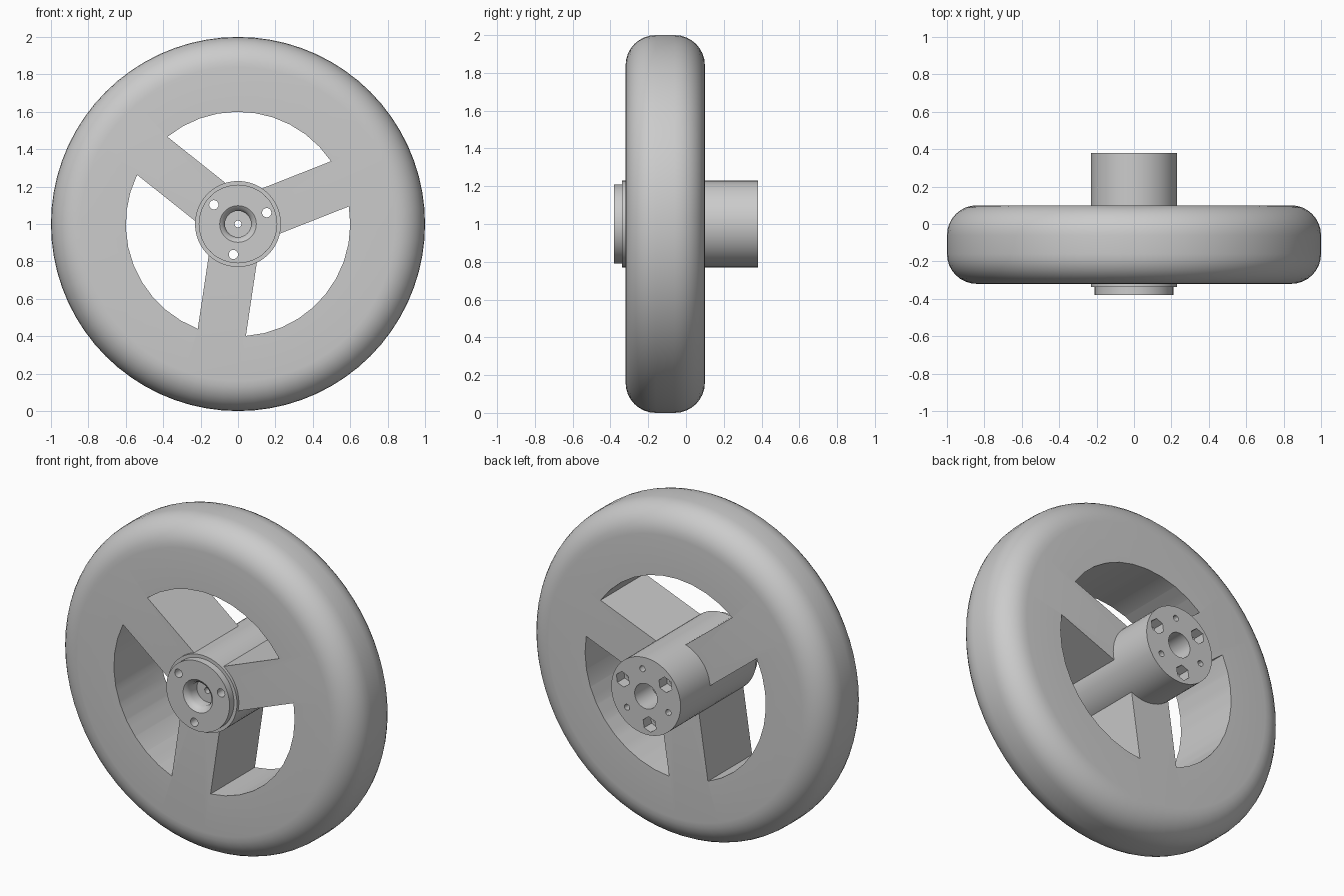
import bpy, bmesh
from math import sin, cos, asin, pi, radians
from mathutils import Vector

if "Cube" in bpy.data.objects:
    bpy.data.objects.remove(bpy.data.objects["Cube"], do_unlink=True)

grey = bpy.data.materials.new("plain_grey")
grey.use_nodes = True
colour = (0.6, 0.6, 0.6, 1)
grey.diffuse_color = colour
grey.node_tree.nodes["Principled BSDF"].inputs["Base Color"].default_value = colour

CENTRE = 1.0        # axle height
FIRST_SPOKE = radians(21.5)
THIRD = 2 * pi / 3


def polar(r, angle, y):
    return Vector((r * cos(angle), y, CENTRE + r * sin(angle)))


def finish(name, bm):
    bmesh.ops.recalc_face_normals(bm, faces=bm.faces)
    mesh = bpy.data.meshes.new(name)
    bm.to_mesh(mesh)
    bm.free()
    mesh.materials.append(grey)
    ob = bpy.data.objects.new(name, mesh)
    bpy.context.collection.objects.link(ob)
    return ob


def lathe(name, profile, sides):
    """Spin a closed (radius, y) outline around the axle."""
    bm = bmesh.new()
    rings = [[bm.verts.new(polar(r, 2 * pi * i / sides, y)) for r, y in profile]
             for i in range(sides)]
    n = len(profile)
    for i in range(sides):
        a, b = rings[i], rings[(i + 1) % sides]
        for j in range(n):
            k = (j + 1) % n
            bm.faces.new((a[j], a[k], b[k], b[j]))
    return finish(name, bm)


def prism(name, outline, y0, y1):
    """Extrude an outline of (radius, angle) points along the axle."""
    bm = bmesh.new()
    face = bm.faces.new([bm.verts.new(polar(r, a, y0)) for r, a in outline])
    new = bmesh.ops.extrude_face_region(bm, geom=[face])["geom"]
    bmesh.ops.translate(bm, vec=(0, y1 - y0, 0),
                        verts=[v for v in new if isinstance(v, bmesh.types.BMVert)])
    return finish(name, bm)


def drill(name, r, angle, radius, sides, y0, y1):
    """Straight-sided cutter parallel to the axle."""
    outline = []
    for i in range(sides):
        t = angle + 2 * pi * i / sides
        p = Vector((r * cos(angle) + radius * cos(t), r * sin(angle) + radius * sin(t)))
        outline.append((p.length, Vector((1, 0)).angle_signed(p) * -1))
    return prism(name, outline, y0, y1)


def cut(target, cutter):
    cutter.hide_render = True
    mod = target.modifiers.new("cut", 'BOOLEAN')
    mod.operation = 'DIFFERENCE'
    mod.solver = 'EXACT'
    mod.object = cutter
    bpy.context.view_layer.objects.active = target
    bpy.ops.object.modifier_apply(modifier=mod.name)
    bpy.data.objects.remove(cutter, do_unlink=True)


# wheel body with rounded tread corners
FRONT, BACK, OUTER, ROUND = -0.32, 0.10, 1.0, 0.16
steps = 8
arc = [(OUTER - ROUND + ROUND * sin(t), FRONT + ROUND - ROUND * cos(t))
       for t in (pi / 2 * i / steps for i in range(steps + 1))]
back_arc = [(r, FRONT + BACK - y) for r, y in reversed(arc)]
wheel = lathe("wheel_rim_and_spokes", [(0.21, FRONT)] + arc + back_arc + [(0.21, BACK)], 72)

# three windows, leaving parallel-sided spokes between them
HALF_SPOKE, WINDOW = 0.13, 0.6
margin = asin(HALF_SPOKE / WINDOW)
for k in range(3):
    start = FIRST_SPOKE + k * THIRD
    span = THIRD - 2 * margin
    outline = [(HALF_SPOKE / sin(THIRD / 2), start + THIRD / 2)]
    outline += [(WINDOW, start + margin + span * i / 10) for i in range(11)]
    cut(wheel, prism("window_cutter", outline, FRONT - 0.1, BACK + 0.1))

# hub with front cap step, dished front recess and rear bore
hub = lathe("hub", [(0.018, -0.29), (0.07, -0.29), (0.07, -0.345), (0.08, -0.367),
                    (0.098, -0.38), (0.21, -0.38), (0.21, -0.338), (0.23, -0.338),
                    (0.23, 0.38), (0.075, 0.38), (0.075, 0.22), (0.018, 0.22)], 48)

# bolt holes, hexagonal nut pockets and small pin holes
for k in range(3):
    a = FIRST_SPOKE + k * THIRD
    cut(hub, drill("bolt_cutter", 0.165, a, 0.025, 16, -0.5, 0.5))
    cut(hub, drill("nut_cutter", 0.165, a, 0.046, 6, 0.31, 0.5))
    cut(hub, drill("pin_cutter", 0.16, a + THIRD / 2, 0.018, 12, 0.2, 0.5))

# smooth the curves, keep the edges sharp
bpy.ops.object.select_all(action='DESELECT')
for ob in (wheel, hub):
    ob.select_set(True)
bpy.context.view_layer.objects.active = wheel
bpy.ops.object.shade_smooth_by_angle(angle=radians(30))
